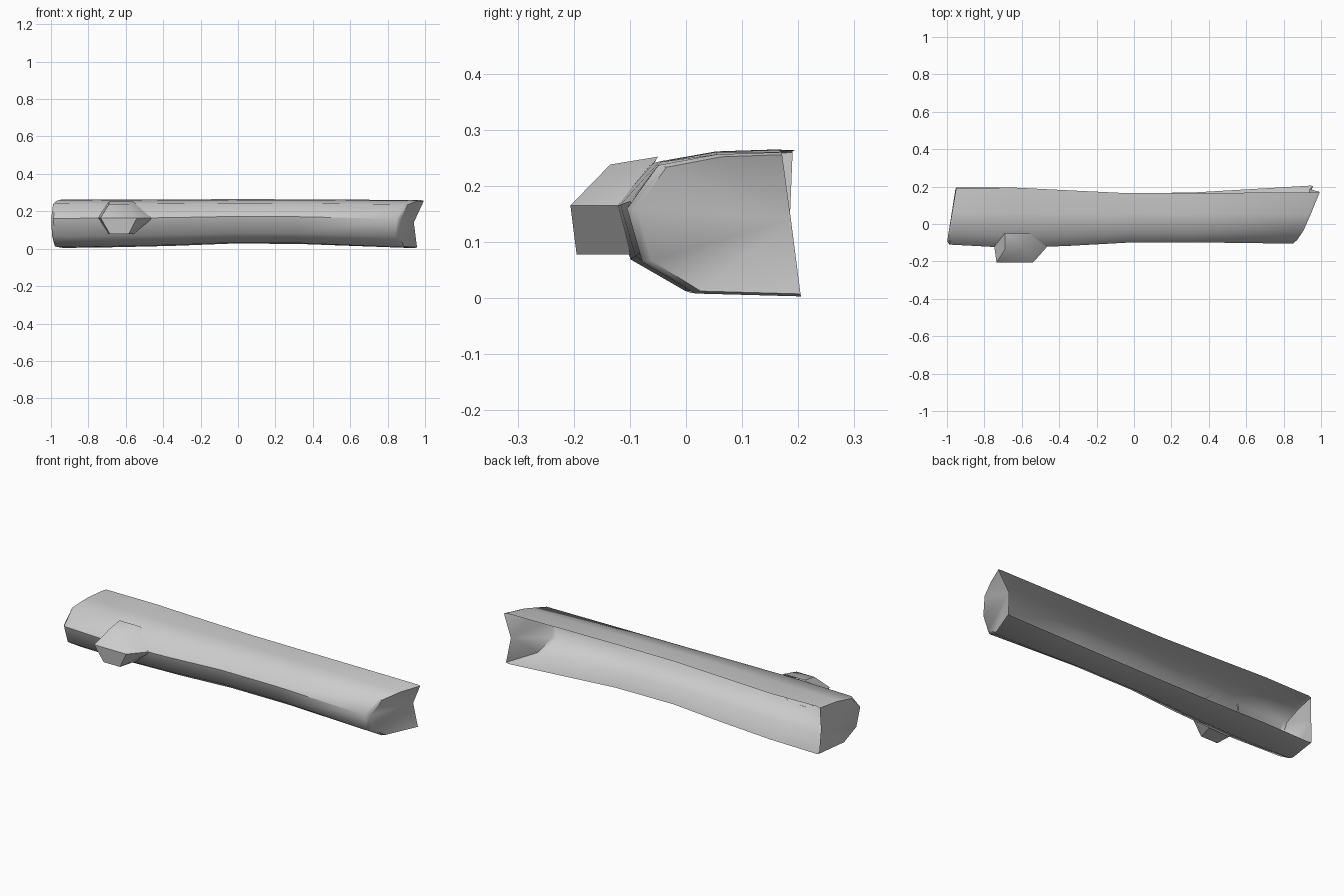
import bpy, bmesh, math

cube = bpy.data.objects.get("Cube")
if cube:
    bpy.data.objects.remove(cube)

bark = bpy.data.materials.new("plain grey")
bark.use_nodes = True
grey = (0.6, 0.6, 0.6, 1)
bark.diffuse_color = grey
bark.node_tree.nodes["Principled BSDF"].inputs["Base Color"].default_value = grey

# Half-log profile from lower back edge, round the front, to upper back edge
PROFILE = [(1, 0), (0.39, 0.02), (0.09, 0.24), (0, 0.61), (0.2, 0.91), (0.58, 0.985), (1, 1)]


def section(front, back_low, back_high, low, high):
    return [(front + u * (back_low + (back_high - back_low) * v - front), low + v * (high - low))
            for u, v in PROFILE]


def finish(bm, name, angle):
    bmesh.ops.recalc_face_normals(bm, faces=bm.faces)
    mesh = bpy.data.meshes.new(name)
    bm.to_mesh(mesh)
    bm.free()
    obj = bpy.data.objects.new(name, mesh)
    bpy.context.collection.objects.link(obj)
    mesh.materials.append(bark)
    bpy.ops.object.select_all(action='DESELECT')
    obj.select_set(True)
    bpy.context.view_layer.objects.active = obj
    bpy.ops.object.shade_smooth_by_angle(angle=math.radians(angle))
    return obj


def bridge(bm, a, b, closed=False):
    n = len(a)
    for i in range(n if closed else n - 1):
        j = (i + 1) % n
        bm.faces.new((a[i], a[j], b[j], b[i]))


# Slanted end planes
def left_x(y, z):
    return 0.86 + 0.4 * (y + 0.1) + 0.2 * (z - 0.13)


def right_x(y, z):
    return -1 + 0.17 * (y + 0.1)


def shrink(points):
    return [(y + 0.06 * (0.19 - y), 0.13 + 0.965 * (z - 0.13)) for y, z in points]


# Hollow log shell, open at the back
bm = bmesh.new()
right_end = section(-0.11, 0.195, 0.19, 0.004, 0.264)
left_end = section(-0.105, 0.205, 0.17, 0.003, 0.26)
rings = [[(right_x(y, z), y, z) for y, z in shrink(right_end)],
         [(right_x(y, z) + 0.015, y, z) for y, z in right_end]]
for x, *size in [(-0.65, -0.128, 0.195, 0.195, 0.008, 0.262),
                 (-0.35, -0.117, 0.18, 0.18, 0.015, 0.263),
                 (-0.04, -0.1, 0.165, 0.165, 0.027, 0.265),
                 (0.31, -0.098, 0.168, 0.165, 0.026, 0.264)]:
    rings.append([(x, y, z) for y, z in section(*size)])
rings.append([(left_x(y, z) - 0.015, y, z) for y, z in left_end])
rings.append([(left_x(y, z), y, z) for y, z in shrink(left_end)])
loops = [[bm.verts.new(p) for p in ring] for ring in rings]
for a, b in zip(loops, loops[1:]):
    bridge(bm, a, b)

# End caps with a nick in the broken back edge
for loop, nick in ((loops[0], (-0.955, 0.185, 0.14)), (loops[-1], (0.94, 0.187, 0.14))):
    centre = bm.verts.new(nick)
    for a, b in zip(loop, loop[1:]):
        bm.faces.new((a, b, centre))
finish(bm, "log_shell", 45)

# Branch stub: six-sided, with a bent tip face
bm = bmesh.new()
base = [(-0.75, -0.1, 0.165), (-0.69, -0.05, 0.252), (-0.56, -0.05, 0.252),
        (-0.45, -0.105, 0.165), (-0.56, -0.1, 0.078), (-0.69, -0.1, 0.078)]
tip = [(-0.735, -0.206, 0.165), (-0.69, -0.135, 0.238), (-0.582, -0.135, 0.238),
       (-0.54, -0.206, 0.165), (-0.585, -0.195, 0.078), (-0.685, -0.195, 0.078)]
base = [bm.verts.new(p) for p in base]
tip = [bm.verts.new(p) for p in tip]
bridge(bm, base, tip, closed=True)
bm.faces.new(tip[:4])
bm.faces.new((tip[0], tip[3], tip[4], tip[5]))
finish(bm, "branch_stub", 40)
